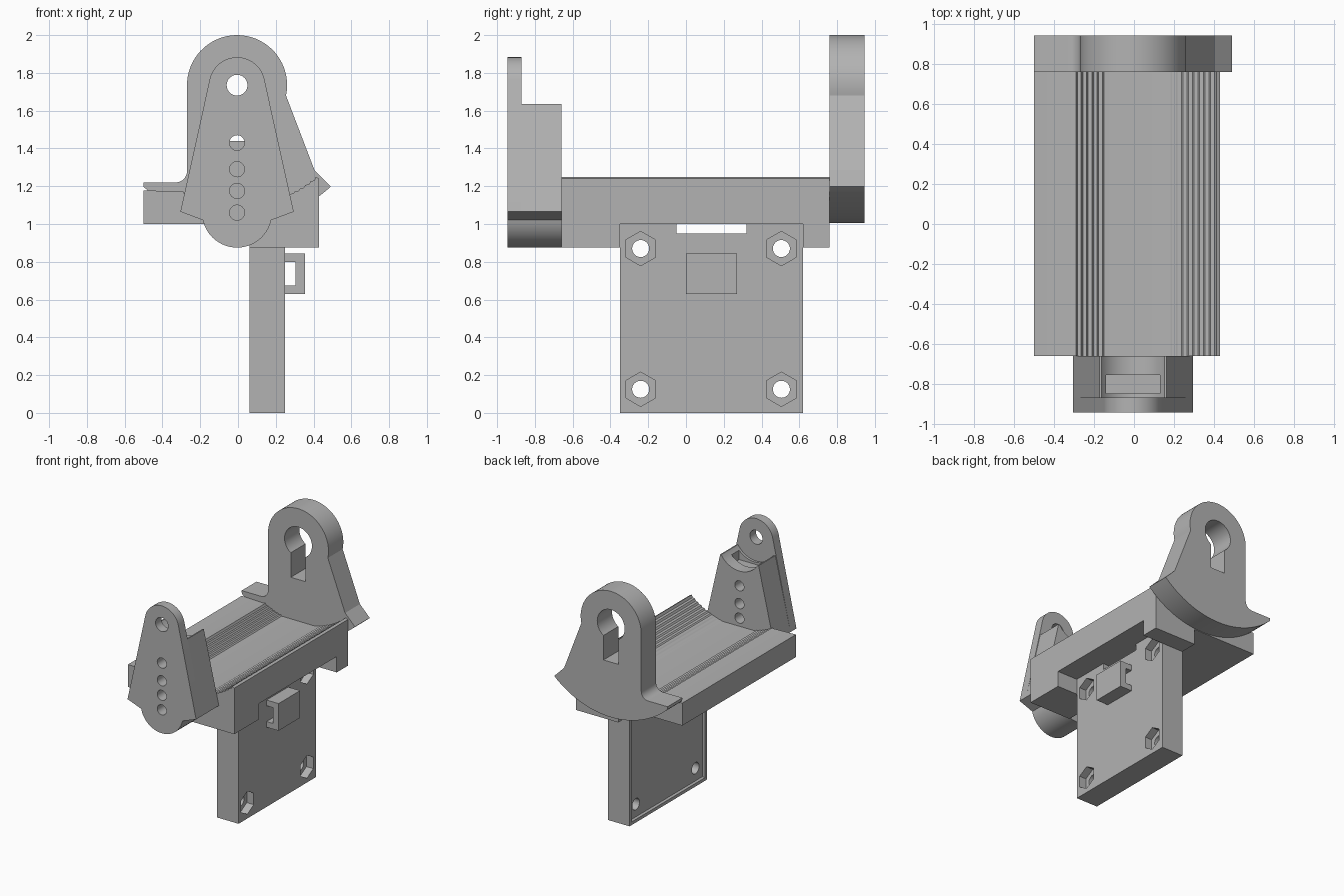
import bpy
import bmesh
from math import cos, sin, sqrt, pi, radians, atan2
from mathutils import Matrix, Vector

cube = bpy.data.objects.get("Cube")
if cube:
    bpy.data.objects.remove(cube, do_unlink=True)

grey = bpy.data.materials.new("plain grey")
grey.use_nodes = True
grey.diffuse_color = (0.45, 0.45, 0.45, 1)
grey.node_tree.nodes["Principled BSDF"].inputs["Base Color"].default_value = grey.diffuse_color

AX, AZ = -0.005, 1.735   # shared pivot axis, running along y
BACK, FRONT = 0.945, -0.945


def finish(name, bm):
    bmesh.ops.recalc_face_normals(bm, faces=bm.faces)
    mesh = bpy.data.meshes.new(name)
    bm.to_mesh(mesh)
    bm.free()
    mesh.materials.append(grey)
    ob = bpy.data.objects.new(name, mesh)
    bpy.context.collection.objects.link(ob)
    return ob


def extrude(name, profile, y0, y1):
    """Extrude an (x, z) outline along y."""
    bm = bmesh.new()
    face = bm.faces.new([bm.verts.new((x, y0, z)) for x, z in profile])
    out = bmesh.ops.extrude_face_region(bm, geom=[face])
    verts = [v for v in out["geom"] if isinstance(v, bmesh.types.BMVert)]
    bmesh.ops.translate(bm, verts=verts, vec=(0, y1 - y0, 0))
    return finish(name, bm)


def box(name, x, y, z):
    return extrude(name, [(x[0], z[0]), (x[1], z[0]), (x[1], z[1]), (x[0], z[1])], *y)


def rod(name, axis, centre, r, length, sides=40):
    """Cylinder or prism along the x or y axis."""
    bm = bmesh.new()
    turn = Matrix.Rotation(pi / 2, 4, "Y" if axis == "x" else "X")
    if sides == 6:
        turn = turn @ Matrix.Rotation(pi / 2, 4, "Z")
    bmesh.ops.create_cone(bm, cap_ends=True, segments=sides, radius1=r, radius2=r,
                          depth=length, matrix=Matrix.Translation(Vector(centre)) @ turn)
    return finish(name, bm)


def cut(ob, cutters):
    """Subtract the cutters, bake the result and drop the cutters."""
    for c in cutters:
        c.hide_render = True
        mod = ob.modifiers.new("cut", "BOOLEAN")
        mod.operation, mod.solver, mod.object = "DIFFERENCE", "EXACT", c
    graph = bpy.context.evaluated_depsgraph_get()
    mesh = bpy.data.meshes.new_from_object(ob.evaluated_get(graph))
    ob.modifiers.clear()
    ob.data = mesh
    for c in cutters:
        bpy.data.objects.remove(c, do_unlink=True)
    return ob


def arc(cx, cz, r, a0, a1, n=24):
    angles = [a0 + (a1 - a0) * i / n for i in range(n + 1)]
    return [(cx + r * cos(a), cz + r * sin(a)) for a in angles]


def cradle_z(x, r=0.64):
    return AZ - sqrt(r * r - (x - AX) ** 2)


def steps(x0, x1, n):
    """Fine ridges following the cradle arc."""
    pts = []
    for i in range(n):
        a, b = x0 + (x1 - x0) * i / n, x0 + (x1 - x0) * (i + 1) / n
        pts += [(a, cradle_z(a)), (a + 0.7 * (b - a), cradle_z(a) + 0.003)]
    return pts + [(x1, cradle_z(x1))]


parts = []

# Cradle body with ridged channel
profile = [(-0.5, 1.0), (-0.5, 1.178)] + steps(-0.31, -0.15, 6) + steps(0.135, 0.412, 10)
profile += [(0.43, 1.24), (0.43, 1.0)]
parts.append(extrude("cradle_body", profile, -0.66, 0.76))
parts.append(box("front_foot", (0.06, 0.43), (-0.66, -0.35), (0.875, 1.0)))
parts.append(box("back_foot", (0.06, 0.43), (0.62, 0.76), (0.875, 1.0)))

# Mounting plate with shallow rear recess, nut pockets and top slot
plate = box("mounting_plate", (0.06, 0.25), (-0.35, 0.62), (0, 1.0))
cutters = [box("slot_cutter", (0, 0.3), (-0.05, 0.32), (0.95, 1.1)),
           box("recess_cutter", (0, 0.085), (-0.325, 0.595), (0.025, 0.93))]
for y in (-0.24, 0.505):
    for z in (0.125, 0.87):
        cutters.append(rod("bolt_cutter", "x", (0.15, y, z), 0.045, 0.5))
        cutters.append(rod("nut_cutter", "x", (0.25, y, z), 0.091, 0.12, 6))
parts.append(cut(plate, cutters))

# Strap loop on the mounting plate
loop = [(0.25, 0.63), (0.355, 0.63), (0.355, 0.845), (0.25, 0.845),
        (0.25, 0.8), (0.305, 0.8), (0.305, 0.675), (0.25, 0.675)]
parts.append(extrude("strap_loop", loop, 0, 0.27))

# Back bracket: round head, flared skirt and curved base about the pivot
a_left = atan2(1.195 - AZ, -0.5 - AX)
a_right = atan2(1.2 - AZ, 0.49 - AX)
outline = arc(AX, AZ, 0.265, radians(-12), pi, 36)
outline += arc(-0.33, 1.28, 0.06, 0, -pi / 2, 8)
outline += [(-0.5, 1.22)]
outline += arc(AX, AZ, 0.731, a_left, a_right, 36)
outline += [(0.405, 1.285)]
bracket = extrude("back_bracket", outline, 0.76, BACK)
parts.append(cut(bracket, [
    rod("bore_cutter", "y", (AX, 0.85, AZ), 0.12, 0.5, 48),
    box("key_cutter", (AX - 0.065, AX + 0.065), (0.6, 1.1), (1.44, AZ))]))

# Front lug: thin tall face and thick saddle-topped block, drilled through
foot = [(-0.305, 1.065), (-0.185, 1.02)]
foot += arc(AX, 1.06, 0.185, radians(193), radians(347)) + [(0.175, 1.02), (0.295, 1.065)]
tall = extrude("front_lug_face", foot + arc(AX, AZ, 0.148, radians(13), radians(167)), FRONT, -0.87)
block = extrude("front_lug_block", foot + [(0.163, 1.635), (-0.173, 1.635)], -0.87, -0.66)


def drills():
    return [rod("drill_cutter", "y", (AX, -0.8, z), 0.04, 0.6, 32)
            for z in (1.06, 1.175, 1.29, 1.43)]


parts.append(cut(tall, drills() + [rod("pivot_cutter", "y", (AX, -0.9, AZ), 0.055, 0.4)]))
parts.append(cut(block, drills() + [
    rod("saddle_cutter", "y", (AX, -0.77, AZ), 0.188, 0.5, 64),
    box("groove_cutter", (AX - 0.135, AX + 0.135), (-0.85, -0.755), (1.53, 1.8))]))

# Smooth curved walls, keep the edges crisp
bpy.ops.object.select_all(action="DESELECT")
for ob in parts:
    ob.select_set(True)
bpy.context.view_layer.objects.active = parts[0]
bpy.ops.object.shade_smooth_by_angle(angle=radians(20))
